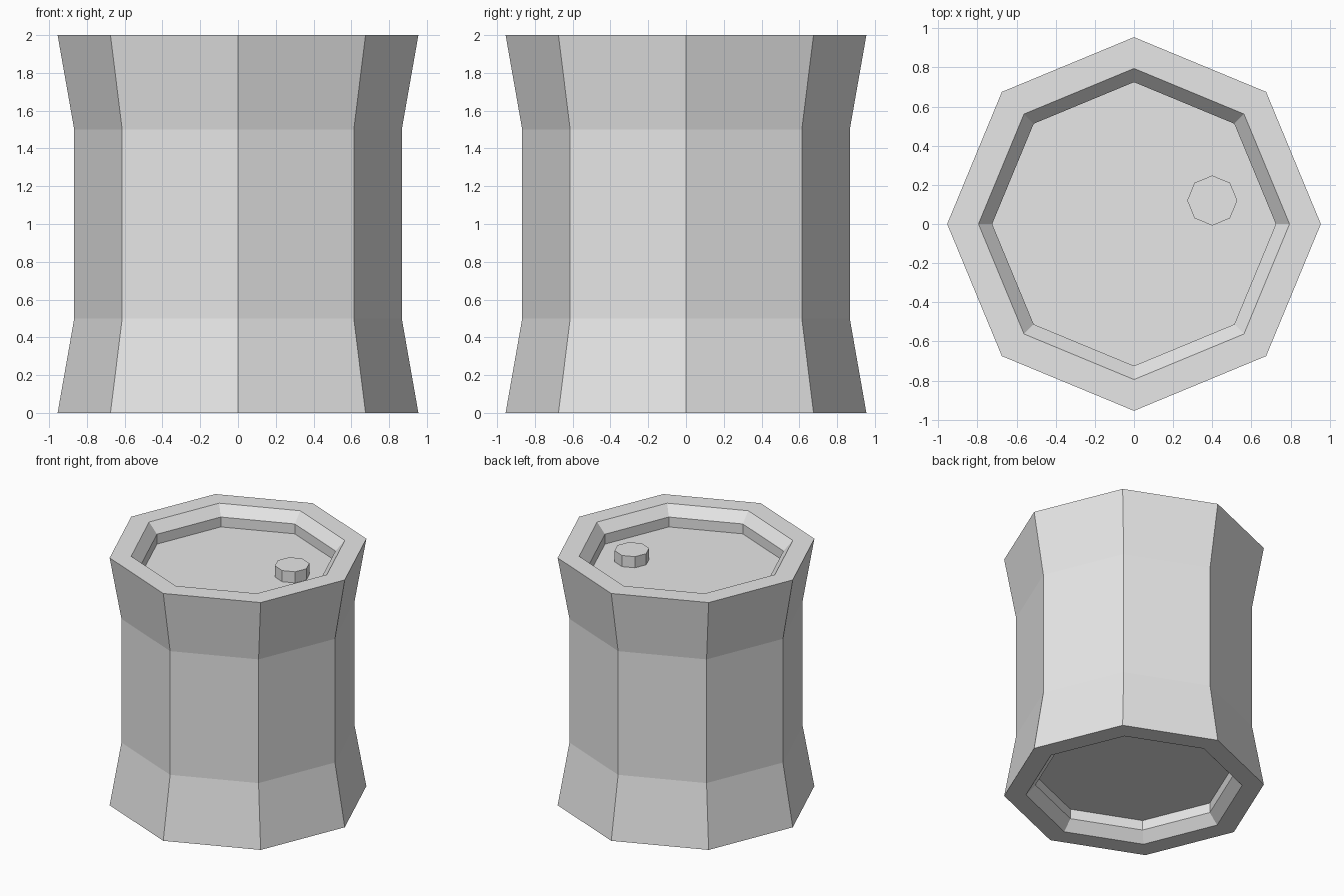
import bpy
import bmesh
from math import cos, sin, tau

if "Cube" in bpy.data.objects:
    bpy.data.objects.remove(bpy.data.objects["Cube"], do_unlink=True)

SIDES = 8

grey = bpy.data.materials.new("light_grey")
grey.use_nodes = True
grey.diffuse_color = (0.8, 0.8, 0.8, 1)
grey.node_tree.nodes["Principled BSDF"].inputs["Base Color"].default_value = (0.8, 0.8, 0.8, 1)


def turned(name, profile, location=(0, 0, 0)):
    """Turn a (radius, height) profile into a flat-sided solid with capped ends."""
    bm = bmesh.new()
    rings = [[bm.verts.new((r * cos(tau * i / SIDES), r * sin(tau * i / SIDES), z))
              for i in range(SIDES)] for r, z in profile]
    for low, high in zip(rings, rings[1:]):
        for i in range(SIDES):
            j = (i + 1) % SIDES
            bm.faces.new((low[i], low[j], high[j], high[i]))
    bm.faces.new(rings[0][::-1])
    bm.faces.new(rings[-1])
    bmesh.ops.recalc_face_normals(bm, faces=bm.faces)
    mesh = bpy.data.meshes.new(name)
    bm.to_mesh(mesh)
    bm.free()
    mesh.materials.append(grey)
    obj = bpy.data.objects.new(name, mesh)
    obj.location = location
    bpy.context.collection.objects.link(obj)
    return obj


# Barrel: upper half profile from waist to recessed lid, mirrored for the base
upper = [(0.867, 1.5), (0.955, 2.0), (0.795, 2.0), (0.725, 1.92), (0.725, 1.84)]
lower = [(r, 2 - z) for r, z in reversed(upper)]
turned("barrel_body", lower + upper)

# Filler plug standing on the lid
turned("filler_plug", [(0.128, 0), (0.128, 0.09)], (0.4, 0.12, 1.84))
